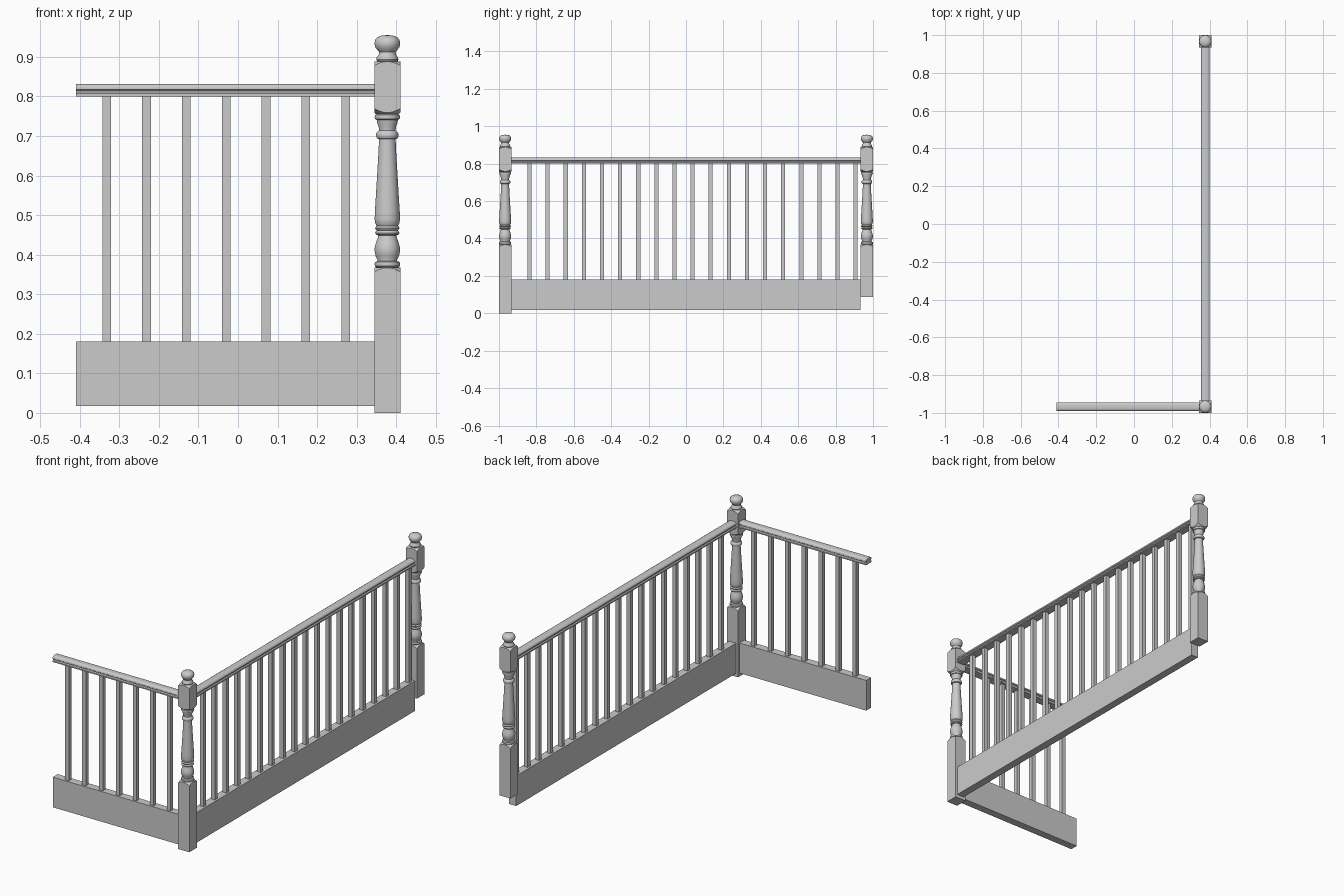
import bpy, bmesh
from math import radians
from mathutils import Matrix, Vector

if "Cube" in bpy.data.objects:
    bpy.data.objects.remove(bpy.data.objects["Cube"])

PX, PY, HALF = 0.3775, 0.967, 0.033      # post centre and half width
FRONT_END = -0.41                        # free end of the front run


def add_object(name, bm):
    bmesh.ops.recalc_face_normals(bm, faces=bm.faces[:])
    mesh = bpy.data.meshes.new(name)
    bm.to_mesh(mesh)
    bm.free()
    obj = bpy.data.objects.new(name, mesh)
    bpy.context.collection.objects.link(obj)
    return obj


def box(name, lo, hi):
    lo, hi = Vector(lo), Vector(hi)
    bm = bmesh.new()
    bmesh.ops.create_cube(bm, size=1, matrix=Matrix.Translation((lo + hi) / 2)
                          @ Matrix.Diagonal((*(hi - lo), 1)))
    return add_object(name, bm)


def smooth(obj):
    bpy.ops.object.select_all(action='DESELECT')
    obj.select_set(True)
    bpy.context.view_layer.objects.active = obj
    bpy.ops.object.shade_smooth_by_angle(angle=radians(35))


# turned post profile (radius, z); radius 0.05 lies outside the square stock
TURNING = [
    (0.033, 0.367), (0.028, 0.368), (0.0315, 0.371), (0.0325, 0.376), (0.0315, 0.381),
    (0.025, 0.384), (0.025, 0.387), (0.0295, 0.396), (0.032, 0.408), (0.032, 0.418),
    (0.029, 0.430), (0.024, 0.443), (0.023, 0.449), (0.029, 0.451), (0.031, 0.455),
    (0.029, 0.459), (0.026, 0.461), (0.029, 0.463), (0.031, 0.467), (0.029, 0.471),
    (0.027, 0.473), (0.031, 0.480), (0.0322, 0.490), (0.0315, 0.510), (0.029, 0.550),
    (0.026, 0.600), (0.023, 0.650), (0.021, 0.692), (0.026, 0.694), (0.0285, 0.699),
    (0.0285, 0.705), (0.026, 0.710), (0.021, 0.714), (0.022, 0.723), (0.026, 0.734),
    (0.027, 0.741), (0.031, 0.743), (0.0325, 0.748), (0.031, 0.753), (0.028, 0.755),
    (0.033, 0.759), (0.050, 0.772), (0.050, 0.876), (0.033, 0.888), (0.026, 0.889),
    (0.028, 0.893), (0.027, 0.899), (0.022, 0.905), (0.021, 0.912), (0.025, 0.917),
    (0.031, 0.925), (0.0327, 0.934), (0.031, 0.943), (0.025, 0.950), (0.014, 0.954),
    (0, 0.955)]


def post(name, y, bottom):
    # lathe the profile, then intersect it with square stock
    profile = [(0, bottom), (0.05, bottom), (0.05, 0.354)] + TURNING
    bm = bmesh.new()
    verts = [bm.verts.new((r, 0, z)) for r, z in profile]
    edges = [bm.edges.new(p) for p in zip(verts, verts[1:])]
    bmesh.ops.spin(bm, geom=verts + edges, axis=(0, 0, 1), cent=(0, 0, 0),
                   angle=radians(360), steps=32)
    bmesh.ops.remove_doubles(bm, verts=bm.verts[:], dist=1e-5)
    bmesh.ops.rotate(bm, verts=bm.verts[:], matrix=Matrix.Rotation(radians(5.625), 3, 'Z'))
    bmesh.ops.translate(bm, verts=bm.verts[:], vec=(PX, y, 0))
    obj = add_object(name, bm)
    stock = box("square_stock", (PX - HALF, y - HALF, bottom - 0.1), (PX + HALF, y + HALF, 1.1))
    mod = obj.modifiers.new("square", 'BOOLEAN')
    mod.operation, mod.solver, mod.object = 'INTERSECT', 'EXACT', stock
    bpy.context.view_layer.update()
    bpy.context.view_layer.objects.active = obj
    bpy.ops.object.modifier_apply(modifier=mod.name)
    bpy.data.objects.remove(stock)
    smooth(obj)


# half section of the handrail (offset, z)
RAIL = [(0.023, 0.800), (0.023, 0.807), (0.018, 0.811), (0.018, 0.815), (0.0225, 0.818),
        (0.023, 0.822), (0.021, 0.827), (0.015, 0.831), (0.008, 0.832)]


def handrail(name, start, end):
    start, end = Vector(start), Vector(end)
    side = (end - start).cross(Vector((0, 0, 1))).normalized()
    section = RAIL + [(-o, z) for o, z in reversed(RAIL)]
    bm = bmesh.new()
    face = bm.faces.new([bm.verts.new(start + side * o + Vector((0, 0, z))) for o, z in section])
    ext = bmesh.ops.extrude_face_region(bm, geom=[face], use_keep_orig=True)
    bmesh.ops.translate(bm, vec=end - start,
                        verts=[g for g in ext['geom'] if isinstance(g, bmesh.types.BMVert)])
    smooth(add_object(name, bm))


# posts: the rear one stops higher
post("front_post", -PY, 0)
post("rear_post", PY, 0.087)

# handrails
inner = PY - HALF
handrail("front_handrail", (FRONT_END, -PY, 0), (PX - HALF, -PY, 0))
handrail("side_handrail", (PX, -inner, 0), (PX, inner, 0))

# base boards
T = 0.021
box("front_base_board", (FRONT_END, -PY - T, 0.018), (PX - HALF, -PY + T, 0.18))
box("side_base_board", (PX - T, -inner, 0.018), (PX + T, inner, 0.18))

# balusters
B = 0.011
spots = [(-0.332 + i * 0.1007, -PY, "front") for i in range(7)]
spots += [(PX, -0.837 + i * 0.0969, "side") for i in range(19)]
for i, (x, y, run) in enumerate(spots):
    box(f"{run}_baluster_{i + 1}", (x - B, y - B, 0.18), (x + B, y + B, 0.80))
